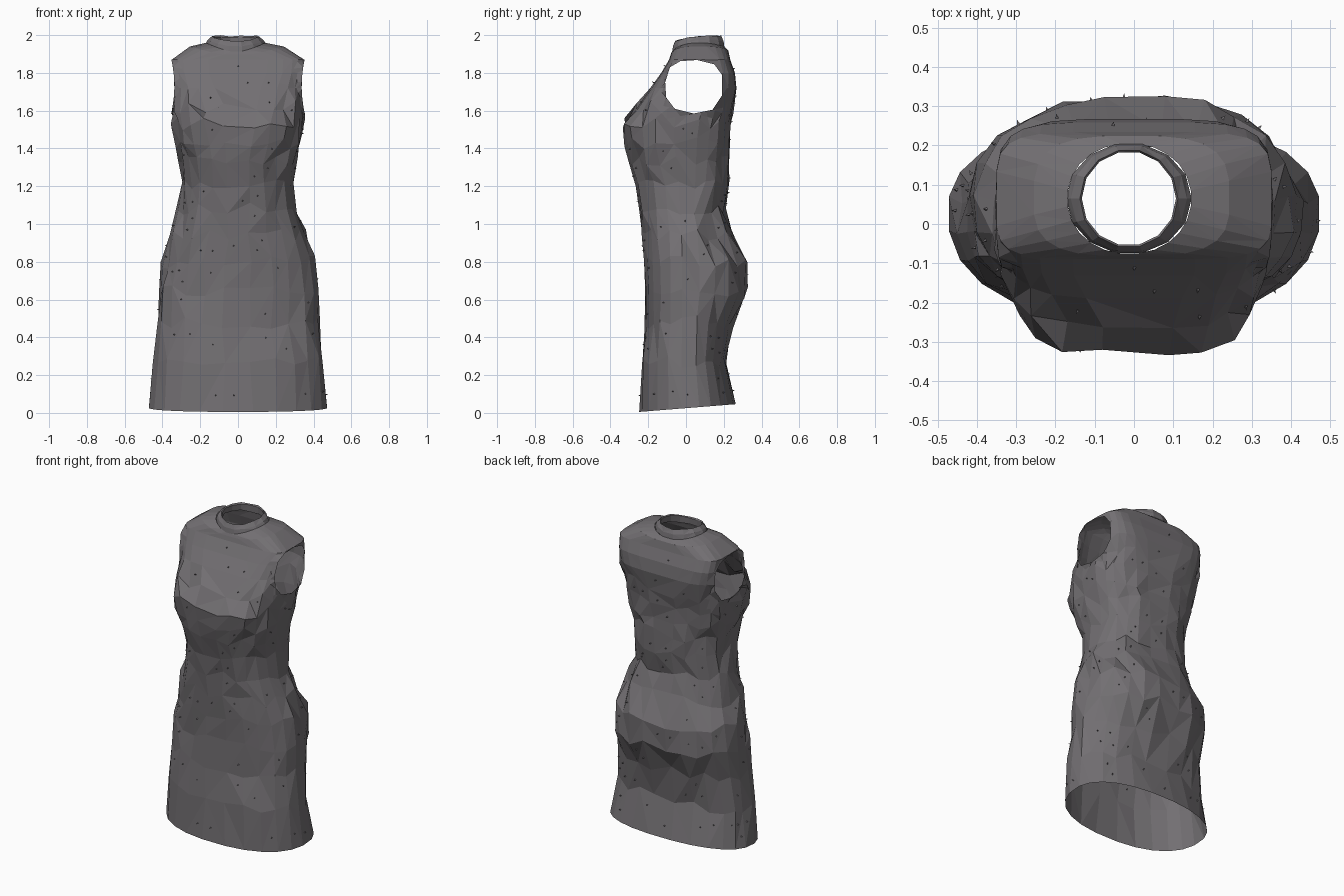
import bpy, bmesh, math, random
from mathutils import Vector

if "Cube" in bpy.data.objects:
    bpy.data.objects.remove(bpy.data.objects["Cube"])

random.seed(7)
SEG = 24

# Cross-sections: z, half width, front y, back y, widest y, squareness, centre dip front, dip back
ROWS = [
    (0.005, .475, -.25, .265, .03, 2.3, 0, 0),
    (0.27, .452, -.243, .215, .02, 2.3, 0, 0),
    (0.48, .434, -.22, .25, .02, 2.3, 0, .01),
    (0.64, .422, -.212, .33, .02, 2.3, 0, .02),
    (0.80, .405, -.22, .33, .02, 2.3, 0, .02),
    (0.94, .362, -.238, .255, .02, 2.3, 0, .01),
    (1.08, .322, -.25, .21, .01, 2.3, 0, 0),
    (1.22, .303, -.265, .225, .01, 2.4, 0, 0),
    (1.33, .310, -.31, .232, .01, 2.5, .02, 0),
    (1.43, .335, -.335, .234, .01, 2.7, .03, .02),
    (1.53, .350, -.345, .24, .02, 2.8, .03, .02),
    (1.62, .350, -.275, .255, .04, 3.0, .01, .02),
    (1.72, .338, -.19, .27, .06, 4.0, 0, .02),
    (1.80, .345, -.132, .26, .06, 5.0, 0, .01),
    (1.87, .352, -.09, .235, .06, 5.0, 0, 0),
    (1.89, .25, -.082, .225, .065, 3.2, 0, 0),
    (1.91, .158, -.076, .205, .065, 2.1, 0, 0),
]


def section(z, hx, front, back, mid, n, dip_f, dip_b):
    pts = []
    for i in range(SEG):
        a = 2 * math.pi * (i + .5) / SEG
        c, s = math.cos(a), math.sin(a)
        x = hx * math.copysign(abs(c) ** (2 / n), c)
        d, dip = (back - mid, dip_b) if s > 0 else (mid - front, dip_f)
        d -= dip * math.exp(-(x / .08) ** 2)
        pts.append(Vector((x, mid + d * math.copysign(abs(s) ** (2 / n), s), z)))
    return pts


def loft(bm, rings):
    rings = [[bm.verts.new(p) for p in r] for r in rings]
    for a, b in zip(rings, rings[1:]):
        for i in range(len(a)):
            j = (i + 1) % len(a)
            bm.faces.new((a[i], a[j], b[j], b[i]))


def finish(bm, name):
    me = bpy.data.meshes.new(name)
    bm.to_mesh(me)
    bm.free()
    ob = bpy.data.objects.new(name, me)
    ob.data.materials.append(cloth)
    bpy.context.collection.objects.link(ob)
    return ob


cloth = bpy.data.materials.new("dark_cloth")
cloth.diffuse_color = (.17, .16, .17, 1)
cloth.use_nodes = True
cloth.node_tree.nodes["Principled BSDF"].inputs["Base Color"].default_value = cloth.diffuse_color

# Dress body with uneven faceted folds
rings = []
for k, row in enumerate(ROWS):
    ring = section(*row)
    for i, p in enumerate(ring):
        out = Vector((p.x, p.y - row[4], 0)).normalized()
        if k == 0:
            p.z += .04 * (p.y + .25) / .5          # hem rises to the back
        elif k < 12:
            p += out * random.uniform(-.013, .009)
            p.z += random.uniform(-.035, .035)
            p.x += random.uniform(-.012, .012) * abs(out.y)
        elif k >= 15:                              # shoulders slope up to the neck
            p.z += .05 * (abs(p.x) / row[1]) ** 1.5 + (.03 if p.y > .1 else 0) * (1 - abs(p.x) / row[1])
            p.x -= .012 * (k - 14) / 2
    rings.append(ring)
bm = bmesh.new()
loft(bm, rings)
# random diagonals make the irregular triangles
for f in list(bm.faces):
    if random.random() < .85:
        v = f.verts[:]
        o = random.randint(0, 1)
        bmesh.utils.face_split(f, v[o], v[o + 2])

# Armholes: slice the sides along a polygon and remove the inside
HOLE = [(-.105, 1.67), (-.06, 1.61), (.04, 1.585), (.14, 1.605), (.19, 1.68),
        (.19, 1.79), (.15, 1.845), (.06, 1.868), (-.03, 1.862), (-.085, 1.83), (-.11, 1.75)]
planes = []
for (y0, z0), (y1, z1) in zip(HOLE, HOLE[1:] + HOLE[:1]):
    planes.append((Vector((0, y0, z0)), Vector((0, z1 - z0, y0 - y1)).normalized()))
for co, no in planes:
    fs = [f for f in bm.faces if abs(f.calc_center_median().x) > .24
          and 1.5 < f.calc_center_median().z < 1.89
          and any((v.co - Vector((v.co.x, .04, 1.73))).length < .22 for v in f.verts)]
    geom = fs + list({e for f in fs for e in f.edges}) + list({v for f in fs for v in f.verts})
    bmesh.ops.bisect_plane(bm, geom=geom, dist=1e-4, plane_co=co, plane_no=no)
inside = [f for f in bm.faces if abs(f.calc_center_median().x) > .2
          and all((f.calc_center_median() - co).dot(no) < 1e-4 for co, no in planes)]
bmesh.ops.delete(bm, geom=inside, context='FACES')
# pull the armhole rim out to the full width
for v in bm.verts:
    if v.is_boundary and 1.57 < v.co.z < 1.875 and abs(v.co.x) > .2:
        v.co.x = math.copysign(.337 + .8 * (v.co.z - 1.73) ** 2, v.co.x)
bmesh.ops.remove_doubles(bm, verts=bm.verts[:], dist=.006)
bmesh.ops.recalc_face_normals(bm, faces=bm.faces[:])
spots = [(f.calc_center_median(), f.normal.copy()) for f in bm.faces if f.calc_area() > .004]
finish(bm, "dress_body")


# Close-fitting collar, dipping at the front, with a folded inner side
def collar_ring(rx, ry, z, tilt, rise, n=14):
    r = []
    for i in range(n):
        a = 2 * math.pi * i / n
        y = ry * math.sin(a)
        r.append(Vector((-.013 + rx * math.cos(a), .065 + y,
                         z + tilt * y + rise * math.cos(a) ** 2 + random.uniform(-.003, .003))))
    return r


bm = bmesh.new()
loft(bm, [collar_ring(.16, .142, 1.92, .1, .035), collar_ring(.148, .137, 1.955, .1, .02),
          collar_ring(.125, .125, 1.982, .1, .012), collar_ring(.12, .12, 1.975, .1, .012),
          collar_ring(.126, .123, 1.93, .1, .02)])
bmesh.ops.triangulate(bm, faces=bm.faces[:])
finish(bm, "collar")

# Tiny studs scattered over the cloth
bm = bmesh.new()
for c, n in random.sample(spots, min(110, len(spots))):
    t = n.orthogonal().normalized() * .004
    b = n.cross(t)
    v = [bm.verts.new(c + p) for p in (t, b - t, -b - t, n * .012)]
    for tri in ((0, 1, 3), (1, 2, 3), (2, 0, 3)):
        bm.faces.new([v[i] for i in tri])
finish(bm, "studs")
